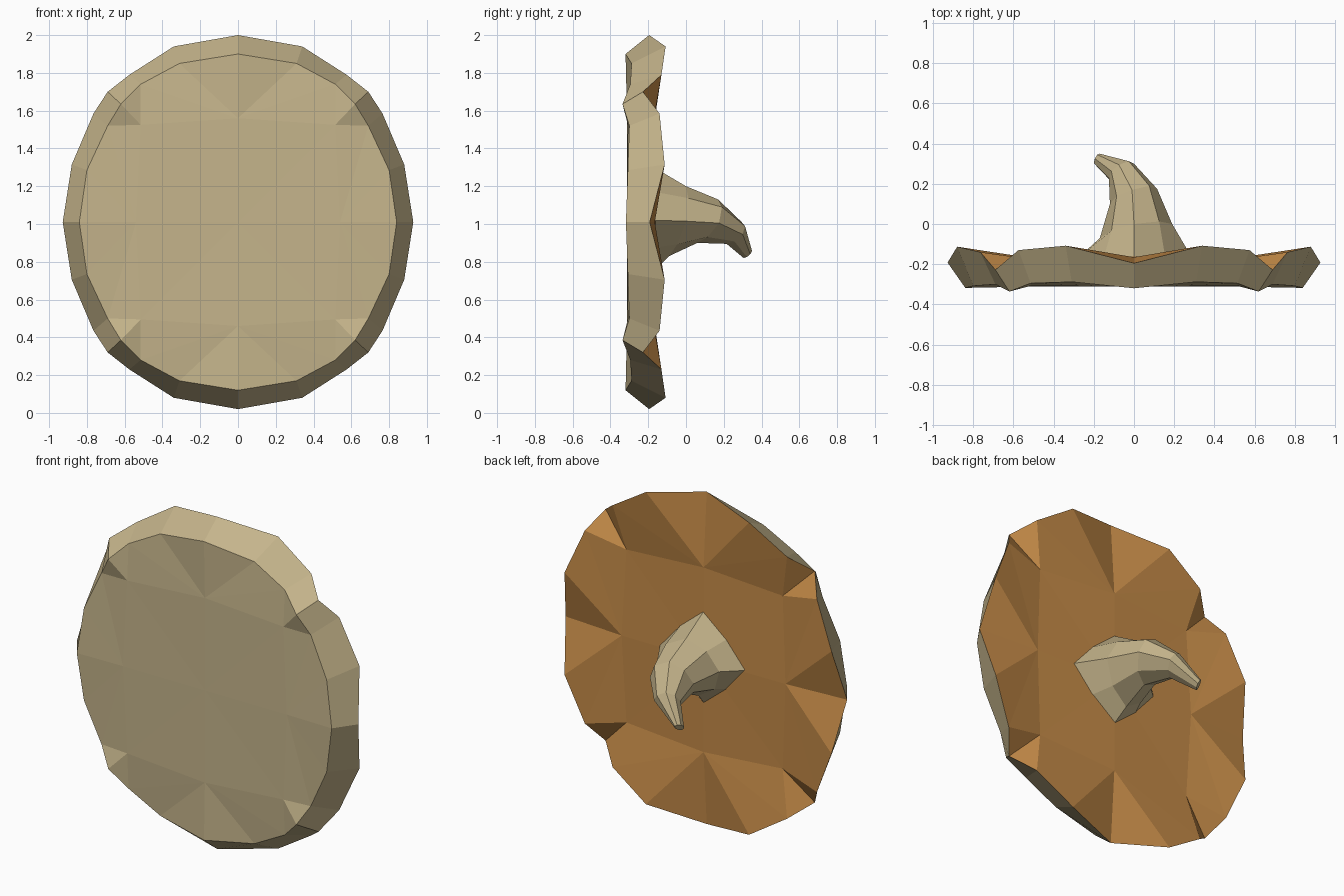
import bpy, bmesh
from mathutils import Vector

if "Cube" in bpy.data.objects:
    bpy.data.objects.remove(bpy.data.objects["Cube"])

MID = 1.01  # height of the disc centre


def material(name, rgb):
    m = bpy.data.materials.new(name)
    m.diffuse_color = (*rgb, 1)
    m.use_nodes = True
    m.node_tree.nodes["Principled BSDF"].inputs["Base Color"].default_value = m.diffuse_color
    return m


tan = material("tan", (0.56, 0.46, 0.26))
brown = material("brown", (0.56, 0.26, 0.065))


def make_object(name, bm, mats):
    bmesh.ops.remove_doubles(bm, verts=bm.verts, dist=0.0005)
    bmesh.ops.recalc_face_normals(bm, faces=bm.faces)
    me = bpy.data.meshes.new(name)
    bm.to_mesh(me)
    bm.free()
    for m in mats:
        me.materials.append(m)
    ob = bpy.data.objects.new(name, me)
    bpy.context.collection.objects.link(ob)
    return ob


# Disc: one quarter outline from the top to the side (x, y, z above centre)
back_rim = [(0, -.195, .99), (.34, -.108, .93), (.575, -.13, .78), (.69, -.228, .69),
            (.765, -.14, .575), (.88, -.113, .305), (.928, -.192, 0)]
front_rim = [(0, -.32, .89), (.31, -.288, .84), (.515, -.295, .73), (.62, -.336, .625),
             (.69, -.30, .51), (.80, -.308, .275), (.84, -.318, 0)]
# Inner points of each face: centre, top, diagonal, side
back_inner = [(0, -.16, 0), (0, -.165, .55), (.515, -.175, .515), (.54, -.165, 0)]
front_inner = [(0, -.312, 0), (0, -.312, .55), (.515, -.308, .515), (.54, -.312, 0)]

bm = bmesh.new()
for sx in (1, -1):
    for sz in (1, -1):
        def add(pts):
            return [bm.verts.new((sx * x, y, MID + sz * z)) for x, y, z in pts]
        B, F = add(back_rim), add(front_rim)
        for rim, inner, mat in ((B, back_inner, 1), (F, front_inner, 0)):
            c, n, d, e = add(inner)
            for f in ((c, n, d), (c, d, e), (n, rim[0], rim[1]), (n, rim[1], rim[2]),
                      (n, rim[2], d), (d, rim[2], rim[3]), (d, rim[3], rim[4]),
                      (e, d, rim[4]), (e, rim[4], rim[5]), (e, rim[5], rim[6])):
                bm.faces.new(f).material_index = mat
        # Rim band between the two outlines
        for i in range(6):
            bm.faces.new((B[i], B[i + 1], F[i + 1], F[i]))
make_object("disc", bm, [tan, brown])

# Horn: rings given by top, right, bottom and left points, plus a diagonal fullness
rings = [
    ([(0, -.17, 1.30), (.29, -.17, 1.02), (0, -.17, .75), (-.28, -.17, 1.02)], .54),
    ([(0, 0, 1.20), (.19, 0, 1.015), (-.02, -.09, .83), (-.17, -.07, 1.02)], .66),
    ([(-.01, .17, 1.13), (.115, .175, 1.005), (-.02, .06, .90), (-.12, .10, 1.0)], .69),
    ([(-.075, .295, 1.01), (0, .30, .945), (-.07, .215, .895), (-.125, .23, .95)], .7),
    ([(-.183, .345, .865), (-.165, .34, .84), (-.183, .305, .82), (-.20, .305, .845)], .7),
]
bm = bmesh.new()
loops = []
for pts, k in rings:
    p = [Vector(q) for q in pts]
    c = sum(p, Vector()) / 4
    loop = []
    for i in range(4):
        a, b = p[i], p[(i + 1) % 4]
        loop += [bm.verts.new(a), bm.verts.new(c + k * (a + b - 2 * c))]
    loops.append(loop)
for lo, hi in zip(loops, loops[1:]):
    for i in range(8):
        j = (i + 1) % 8
        bm.faces.new((lo[i], lo[j], hi[j], hi[i]))
bm.faces.new(loops[0])
bm.faces.new(loops[-1])
make_object("horn", bm, [tan])
